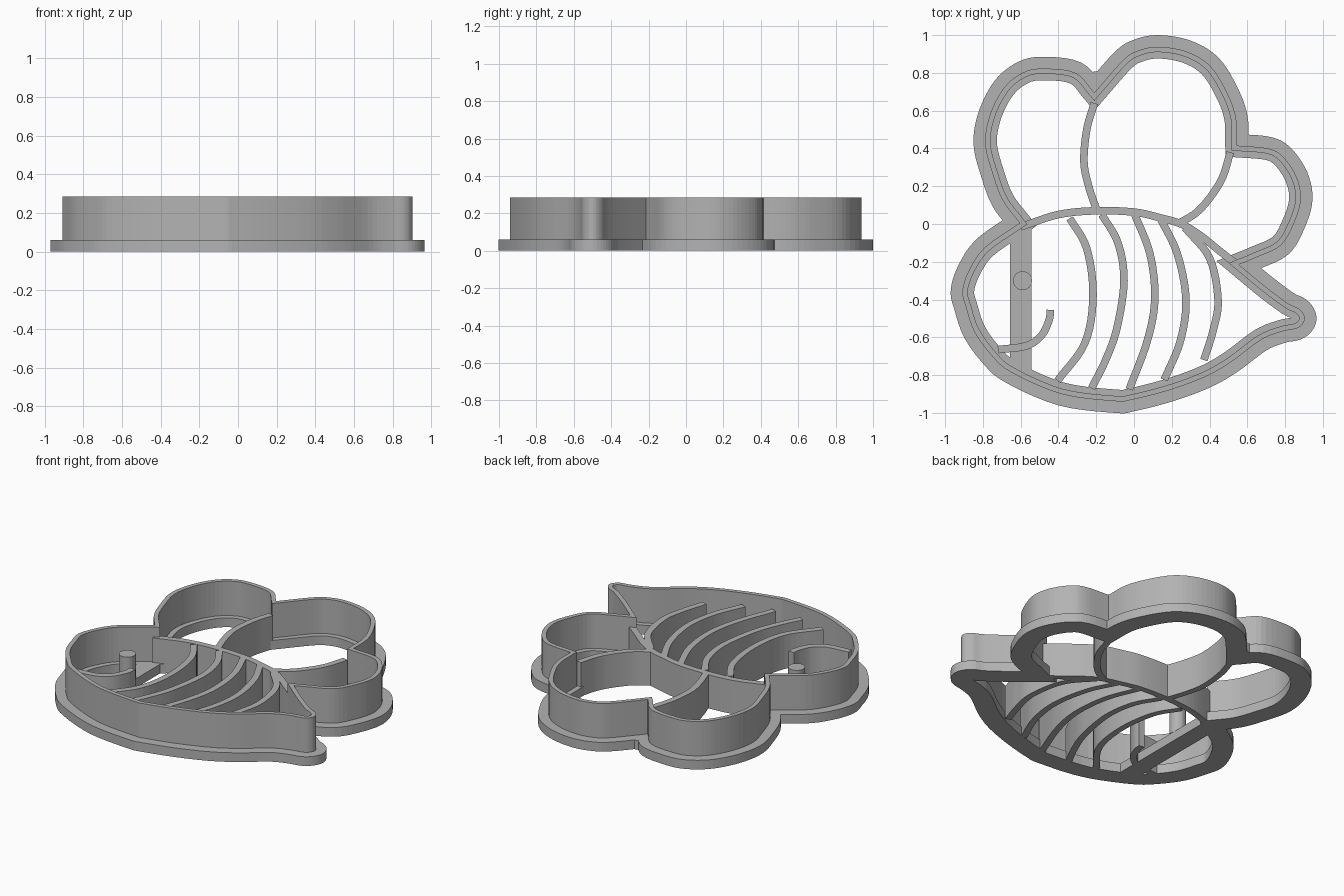
import bpy, bmesh
from mathutils import Vector
from mathutils.geometry import intersect_point_line

if "Cube" in bpy.data.objects:
    bpy.data.objects.remove(bpy.data.objects["Cube"])

grey = bpy.data.materials.new("plain_grey")
grey.use_nodes = True
COLOUR = (0.45, 0.45, 0.45, 1)
grey.diffuse_color = COLOUR
grey.node_tree.nodes["Principled BSDF"].inputs["Base Color"].default_value = COLOUR

FLANGE_TOP, WALL_TOP, RIB_TOP = 0.06, 0.285, 0.22


def spline(points, steps=6):
    """Smooth open path through the points."""
    p = [Vector(q) for q in points]
    p = [2 * p[0] - p[1]] + p + [2 * p[-1] - p[-2]]
    out = []
    for a, b, c, d in zip(p, p[1:], p[2:], p[3:]):
        for i in range(steps):
            t = i / steps
            out.append(0.5 * (2 * b + (c - a) * t + (2 * a - 5 * b + 4 * c - d) * t ** 2
                              + (3 * b - a - 3 * c + d) * t ** 3))
    return out + [p[-2]]


def distance_to(path, q, closed):
    best = 9
    for i in range(0 if closed else 1, len(path)):
        a, b = path[i - 1], path[i]
        hit, t = intersect_point_line(q, a, b)
        near = a.lerp(b, min(max(t, 0), 1))
        best = min(best, (q - near).length)
    return best


def offset(path, dist, closed):
    """Mitred parallel path; folded points collapse onto the last good one."""
    n, out = len(path), []
    for i in range(n):
        before = path[i] - path[i - 1] if closed or i else path[1] - path[0]
        after = path[(i + 1) % n] - path[i] if closed or i < n - 1 else before
        n1, n2 = [Vector((-v.y, v.x)).normalized() for v in (before, after)]
        m = (n1 + n2).normalized()
        out.append(path[i] + m * dist / max(m.dot(n1), 0.3))
    if closed and dist:
        good = [distance_to(path, q, closed) > abs(dist) * 0.97 for q in out]
        last = next(out[i] for i in range(n - 1, -1, -1) if good[i])
        for i in range(n):
            last = out[i] if good[i] else last
            out[i] = last
    return out


def finish(name, bm):
    bmesh.ops.remove_doubles(bm, verts=bm.verts, dist=0.0002)
    bmesh.ops.recalc_face_normals(bm, faces=bm.faces)
    mesh = bpy.data.meshes.new(name)
    bm.to_mesh(mesh)
    bm.free()
    mesh.materials.append(grey)
    obj = bpy.data.objects.new(name, mesh)
    bpy.context.collection.objects.link(obj)


def strip(name, path, left, right, z0, z1, closed=False):
    """Upright band with a rectangular section along a path."""
    bm = bmesh.new()
    a, b = offset(path, left, closed), offset(path, right, closed)
    rings = [[bm.verts.new((p.x, p.y, z)) for p, z in ((u, z0), (u, z1), (v, z1), (v, z0))]
             for u, v in zip(a, b)]
    for i in range(0 if closed else 1, len(rings)):
        r, s = rings[i - 1], rings[i]
        for k in range(4):
            bm.faces.new((r[k], r[k - 1], s[k - 1], s[k]))
    if not closed:
        bm.faces.new(rings[0])
        bm.faces.new(rings[-1])
    finish(name, bm)


# Outline: four smooth lobes meeting at sharp notches
head_notch, tail_notch = (-.605, .005), (.555, -.215)
wing_notch, top_notch = (.545, .415), (-.21, .695)
lobes = [
    [head_notch, (-.785, -.12), (-.868, -.234), (-.908, -.35), (-.89, -.44), (-.845, -.57),
     (-.755, -.695), (-.65, -.785), (-.385, -.9), (-.1, -.938), (-.01, -.93), (.185, -.88),
     (.375, -.81), (.515, -.73), (.67, -.615), (.78, -.57), (.86, -.553), (.895, -.525),
     (.903, -.49), (.875, -.45), (.815, -.42), (.7, -.335), tail_notch],
    [tail_notch, (.64, -.18), (.775, -.115), (.845, 0), (.883, .13), (.86, .25),
     (.79, .355), (.71, .4), wing_notch],
    [wing_notch, (.54, .56), (.495, .69), (.405, .835), (.28, .912), (.13, .938),
     (.02, .917), (-.06, .865), top_notch],
    [top_notch, (-.31, .8), (-.48, .823), (-.585, .803), (-.685, .725), (-.76, .585),
     (-.788, .43), (-.75, .27), (-.695, .125), head_notch],
]
outline = [p for lobe in lobes for p in spline(lobe, 5)[:-1]]
strip("base_flange", outline, -.062, .062, 0, FLANGE_TOP, True)
strip("cutting_wall", outline, 0, .028, FLANGE_TOP, WALL_TOP, True)

# Inner ribs: body edge, wing dividers, body stripes and mouth
ribs = {
    "back_rib": [(-.6, -.015), (-.4, .05), (-.2, .07), (0, .063), (.13, .035), (.25, 0),
                 (.35, -.06), (.45, -.14), (.54, -.21)],
    "wing_divider": [(-.21, .64), (-.25, .5), (-.265, .33), (-.24, .2), (-.2, .08)],
    "rear_wing_divider": [(.51, .38), (.47, .25), (.41, .15), (.33, .06), (.23, 0)],
    "body_stripe_1": [(-.34, .03), (-.25, -.13), (-.217, -.38), (-.26, -.63), (-.405, -.83)],
    "body_stripe_2": [(-.17, .05), (-.085, -.1), (-.053, -.3), (-.09, -.55), (-.15, -.72),
                      (-.225, -.87)],
    "body_stripe_3": [(0, .06), (.085, -.16), (.11, -.4), (.07, -.62), (-.025, -.875)],
    "body_stripe_4": [(.14, .03), (.23, -.16), (.275, -.4), (.245, -.62), (.16, -.825)],
    "body_stripe_5": [(.27, -.02), (.4, -.18), (.445, -.4), (.42, -.56), (.37, -.72)],
    "mouth": [(-.72, -.665), (-.57, -.645), (-.49, -.59), (-.45, -.51), (-.443, -.455)],
}
for name, points in ribs.items():
    strip(name, spline(points), -.02, .02, 0, RIB_TOP)

# Flat bar carrying the eye post
strip("eye_bar", [Vector((-.6, -.01)), Vector((-.6, -.78))], -.057, .057, 0, FLANGE_TOP)
bm = bmesh.new()
bmesh.ops.create_cone(bm, cap_ends=True, segments=32, radius1=.05, radius2=.05,
                      depth=RIB_TOP - FLANGE_TOP)
bmesh.ops.translate(bm, verts=bm.verts, vec=(-.59, -.3, (RIB_TOP + FLANGE_TOP) / 2))
finish("eye_post", bm)
